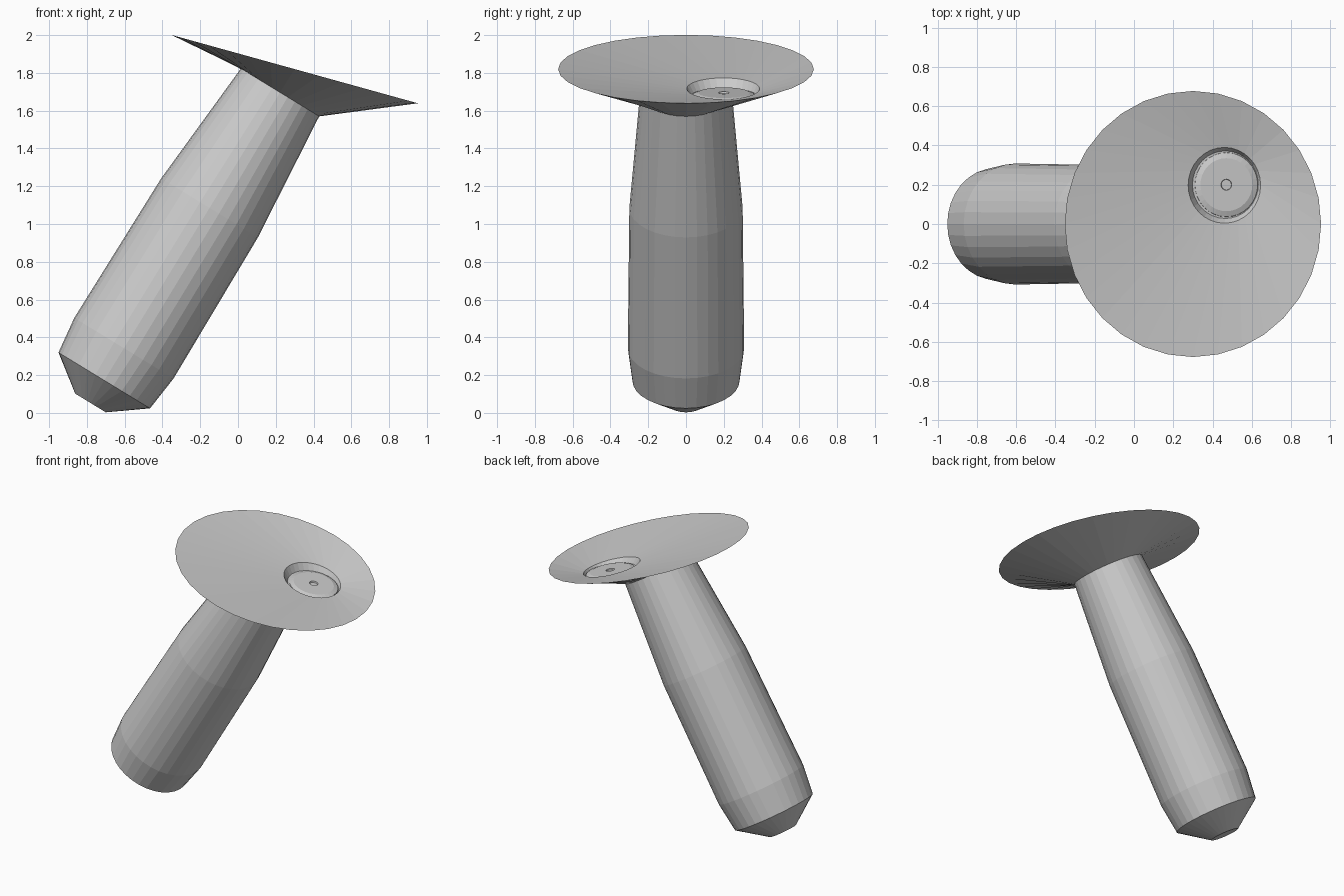
import bpy, bmesh, math
from mathutils import Vector

if "Cube" in bpy.data.objects:
    bpy.data.objects.remove(bpy.data.objects["Cube"])

N = 32

def ring(bm, c, tilt, r):
    """Circle of N vertices whose normal leans toward +x by tilt degrees."""
    t = math.radians(tilt)
    u, v = Vector((math.cos(t), 0, -math.sin(t))), Vector((0, 1, 0))
    return [bm.verts.new(Vector(c) + r * (math.cos(a) * u + math.sin(a) * v))
            for a in (2 * math.pi * i / N for i in range(N))]

def loft(name, sections):
    """Solid skinned through (centre, tilt, radius) rings, capped at both ends."""
    bm = bmesh.new()
    rings = [ring(bm, *s) for s in sections]
    for a, b in zip(rings, rings[1:]):
        for i in range(N):
            j = (i + 1) % N
            bm.faces.new((a[i], a[j], b[j], b[i]))
    bm.faces.new(rings[0][::-1])
    bm.faces.new(rings[-1])
    me = bpy.data.meshes.new(name)
    bm.to_mesh(me)
    bm.free()
    ob = bpy.data.objects.new(name, me)
    bpy.context.collection.objects.link(ob)
    return ob

# Leaning grip: (distance along axis, radius)
TILT = 31.4
base = Vector((-0.708, 0, 0.172))
axis = Vector((math.sin(math.radians(TILT)), 0, math.cos(math.radians(TILT))))
profile = [(-0.14, 0.095), (0, 0.284), (0.2, 0.308), (1.07, 0.3), (1.786, 0.243)]
sections = [(base + axis * s, TILT, r) for s, r in profile]

# Flared head sloping in toward an off-centre round socket
sections += [
    ((0.30, 0, 1.82), 15.5, 0.677),       # rim
    ((0.46, 0.197, 1.717), 17.0, 0.193),  # socket edge
    ((0.465, 0.20, 1.68), 13.0, 0.172),   # socket floor
]
loft("grip_and_flared_head", sections)

# Low button with bevelled edge and small central dimple
c = Vector((0.47, 0.20, 1.679))
loft("button", [
    (c - Vector((0, 0, 0.005)), 12, 0.165),
    (c + Vector((0, 0, 0.006)), 12, 0.163),
    (c + Vector((0, 0, 0.016)), 12, 0.135),
    (c + Vector((0, 0, 0.016)), 12, 0.028),
    (c + Vector((0, 0, 0.006)), 12, 0.026),
])
